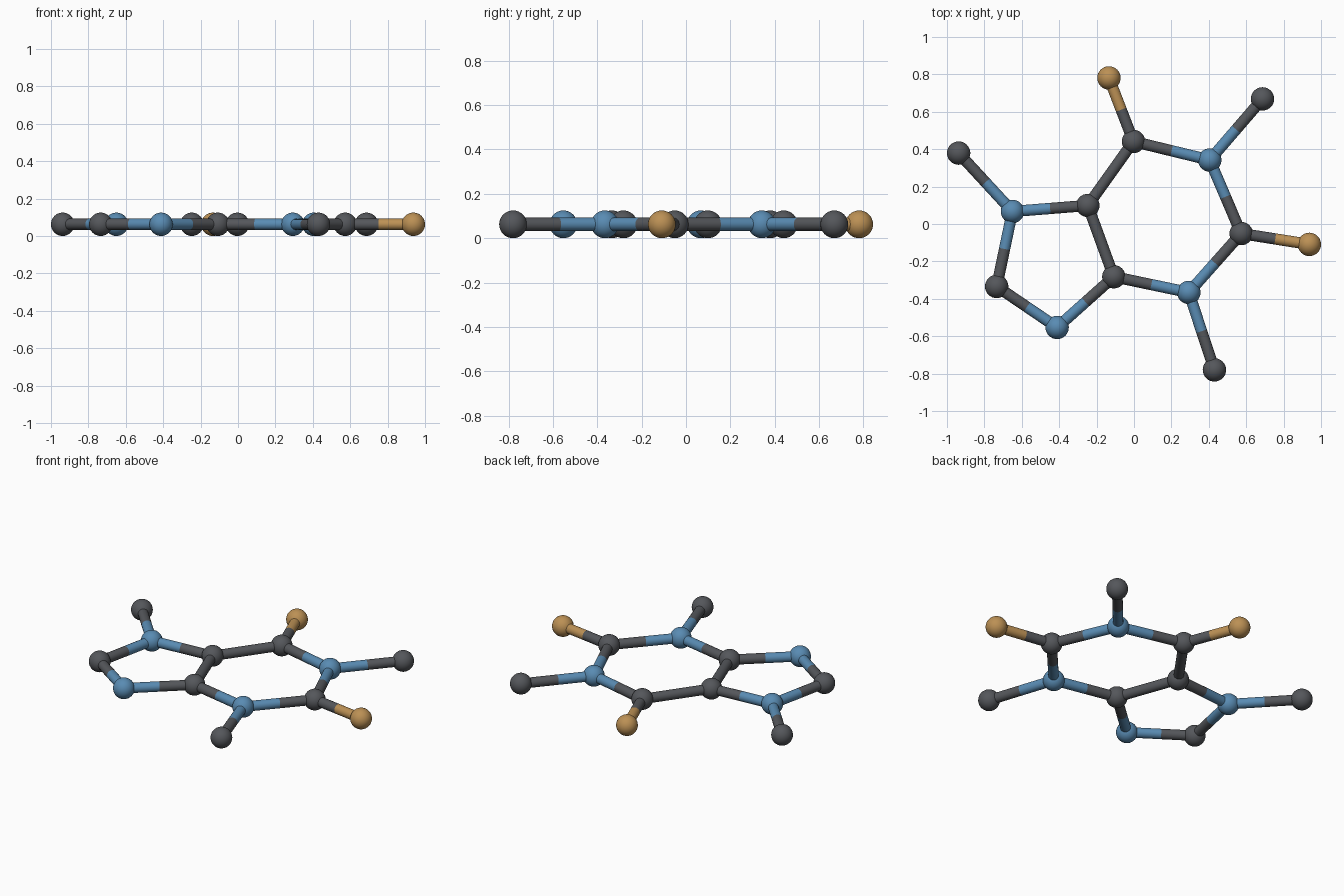
import bpy
from mathutils import Vector

if "Cube" in bpy.data.objects:
    bpy.data.objects.remove(bpy.data.objects["Cube"])

ATOM_R, BOND_R = 0.0625, 0.03


def material(name, rgb):
    m = bpy.data.materials.new(name)
    m.diffuse_color = (*rgb, 1)
    m.use_nodes = True
    m.node_tree.nodes["Principled BSDF"].inputs["Base Color"].default_value = m.diffuse_color
    return m


MATS = {
    "carbon": material("carbon_grey", (0.09, 0.095, 0.105)),
    "nitrogen": material("nitrogen_blue", (0.10, 0.26, 0.45)),
    "oxygen": material("oxygen_tan", (0.50, 0.28, 0.09)),
}

# Atoms: name -> (element, x, y), all lying in one flat plane
ATOMS = {
    "ring_c2": ("carbon", 0.573, -0.051),
    "ring_c4": ("carbon", -0.108, -0.282),
    "ring_c5": ("carbon", -0.247, 0.099),
    "ring_c6": ("carbon", -0.003, 0.441),
    "ring_c8": ("carbon", -0.734, -0.334),
    "ring_n1": ("nitrogen", 0.405, 0.342),
    "ring_n3": ("nitrogen", 0.293, -0.366),
    "ring_n7": ("nitrogen", -0.650, 0.067),
    "ring_n9": ("nitrogen", -0.411, -0.553),
    "outer_o2": ("oxygen", 0.9375, -0.109),
    "outer_o6": ("oxygen", -0.134, 0.781),
    "methyl_1": ("carbon", 0.687, 0.669),
    "methyl_3": ("carbon", 0.430, -0.780),
    "methyl_7": ("carbon", -0.9375, 0.379),
}

BONDS = [
    # six-membered ring
    ("ring_n1", "ring_c2"), ("ring_c2", "ring_n3"), ("ring_n3", "ring_c4"),
    ("ring_c4", "ring_c5"), ("ring_c5", "ring_c6"), ("ring_c6", "ring_n1"),
    # five-membered ring
    ("ring_c5", "ring_n7"), ("ring_n7", "ring_c8"),
    ("ring_c8", "ring_n9"), ("ring_n9", "ring_c4"),
    # side groups
    ("ring_c2", "outer_o2"), ("ring_c6", "outer_o6"),
    ("ring_n1", "methyl_1"), ("ring_n3", "methyl_3"), ("ring_n7", "methyl_7"),
]


def position(name):
    return Vector((*ATOMS[name][1:], ATOM_R))


def finish(name, element):
    ob = bpy.context.object
    ob.name = name
    ob.data.materials.append(MATS[element])
    bpy.ops.object.shade_smooth_by_angle()


def rod(name, element, a, b):
    d = b - a
    bpy.ops.mesh.primitive_cylinder_add(
        vertices=20, radius=BOND_R, depth=d.length, location=(a + b) / 2,
        rotation=d.to_track_quat('Z', 'Y').to_euler())
    finish(name, element)


# Atom balls
for name, (element, *_) in ATOMS.items():
    bpy.ops.mesh.primitive_uv_sphere_add(
        segments=32, ring_count=16, radius=ATOM_R, location=position(name))
    finish("atom_" + name, element)

# Bond sticks, each half coloured by its own atom
for a, b in BONDS:
    mid = (position(a) + position(b)) / 2
    for end, other in ((a, b), (b, a)):
        rod(f"bond_{end}_to_{other}", ATOMS[end][0], position(end), mid)
